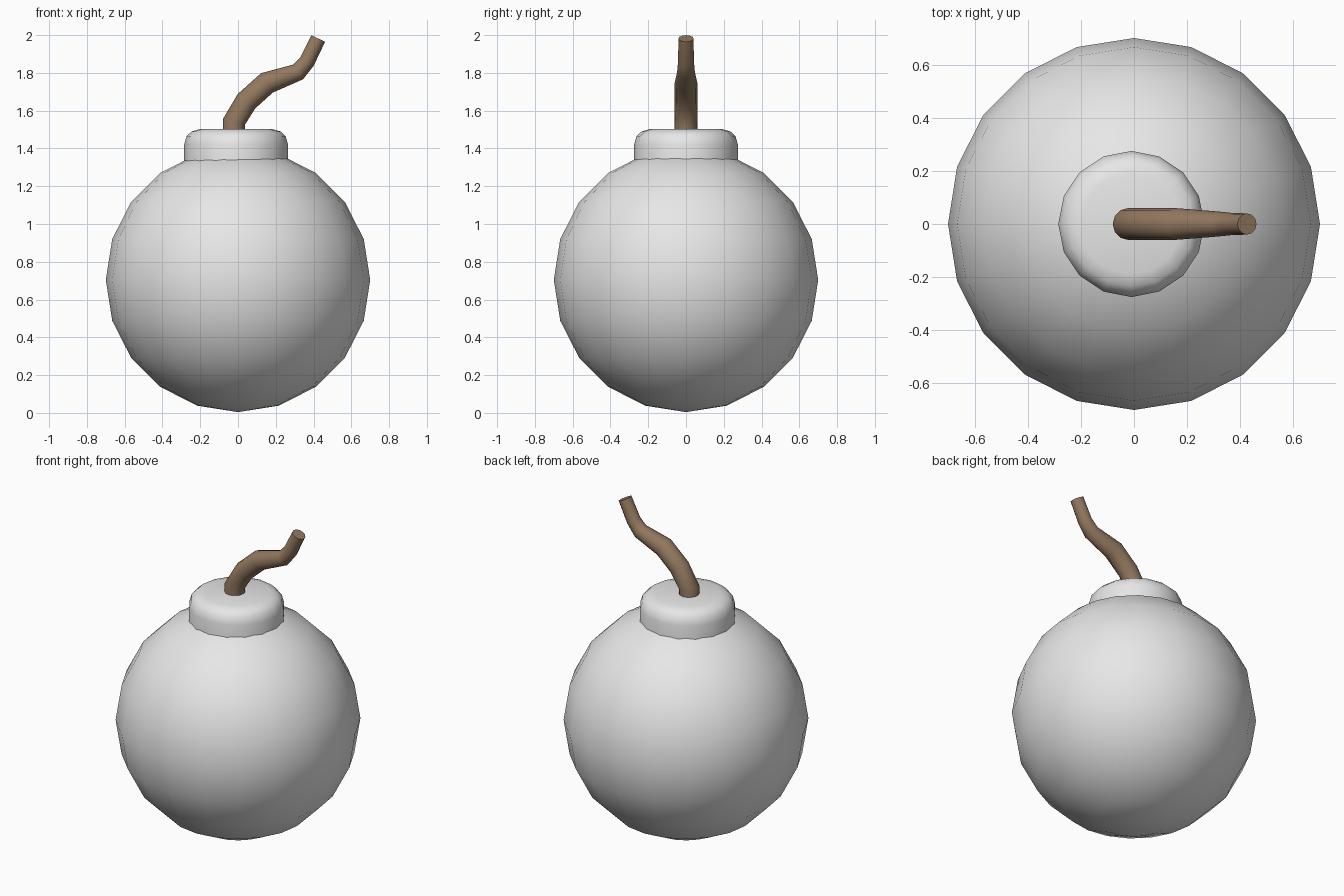
import bpy, bmesh, math
from mathutils import Vector

if "Cube" in bpy.data.objects:
    bpy.data.objects.remove(bpy.data.objects["Cube"])


def material(name, rgb):
    m = bpy.data.materials.new(name)
    m.diffuse_color = (*rgb, 1)
    m.use_nodes = True
    m.node_tree.nodes["Principled BSDF"].inputs["Base Color"].default_value = m.diffuse_color
    return m


def finish(name, bm, mat, angle):
    bmesh.ops.recalc_face_normals(bm, faces=bm.faces)
    me = bpy.data.meshes.new(name)
    bm.to_mesh(me)
    bm.free()
    ob = bpy.data.objects.new(name, me)
    bpy.context.collection.objects.link(ob)
    me.materials.append(mat)
    bpy.ops.object.select_all(action='DESELECT')
    ob.select_set(True)
    bpy.context.view_layer.objects.active = ob
    bpy.ops.object.shade_smooth_by_angle(angle=math.radians(angle))
    return ob


def skin(bm, rings):
    """Bridge successive vertex rings and cap both ends."""
    n = len(rings[0])
    for a, b in zip(rings, rings[1:]):
        for i in range(n):
            j = (i + 1) % n
            bm.faces.new((a[i], a[j], b[j], b[i]))
    bm.faces.new(rings[0])
    bm.faces.new(rings[-1])


grey = material("light grey", (0.8, 0.8, 0.8))
brown = material("fuse brown", (0.29, 0.19, 0.115))

# Round body
bm = bmesh.new()
bmesh.ops.create_uvsphere(bm, u_segments=20, v_segments=10, radius=0.70)
bmesh.ops.translate(bm, verts=bm.verts, vec=(0, 0, 0.704))
finish("body", bm, grey, 60)

# Neck cap with rounded rim: (radius, height)
bm = bmesh.new()
profile = [(0.275, 1.28), (0.275, 1.42), (0.262, 1.465), (0.235, 1.49), (0.19, 1.503)]
rings = []
for r, z in profile:
    rings.append([bm.verts.new((-0.01 + r * math.cos(math.tau * i / 16),
                                r * math.sin(math.tau * i / 16), z)) for i in range(16)])
skin(bm, rings)
finish("neck_cap", bm, grey, 60)

# Bent, tapering fuse: (x, z, radius)
path = [(-0.02, 1.46, 0.06), (-0.022, 1.54, 0.06), (0.045, 1.65, 0.06),
        (0.153, 1.747, 0.06), (0.318, 1.805, 0.047), (0.365, 1.86, 0.042),
        (0.425, 1.982, 0.04)]
bm = bmesh.new()
pts = [Vector((x, 0, z)) for x, z, r in path]
rings = []
for k, p in enumerate(pts):
    d = Vector((0, 0, 0))
    if k:
        d += (p - pts[k - 1]).normalized()
    if k < len(pts) - 1:
        d += (pts[k + 1] - p).normalized()
    d.normalize()
    side = Vector((d.z, 0, -d.x))
    r = path[k][2]
    rings.append([bm.verts.new(p + r * (side * math.cos(math.tau * i / 12)
                                        + Vector((0, math.sin(math.tau * i / 12), 0))))
                  for i in range(12)])
skin(bm, rings)
finish("fuse", bm, brown, 60)
